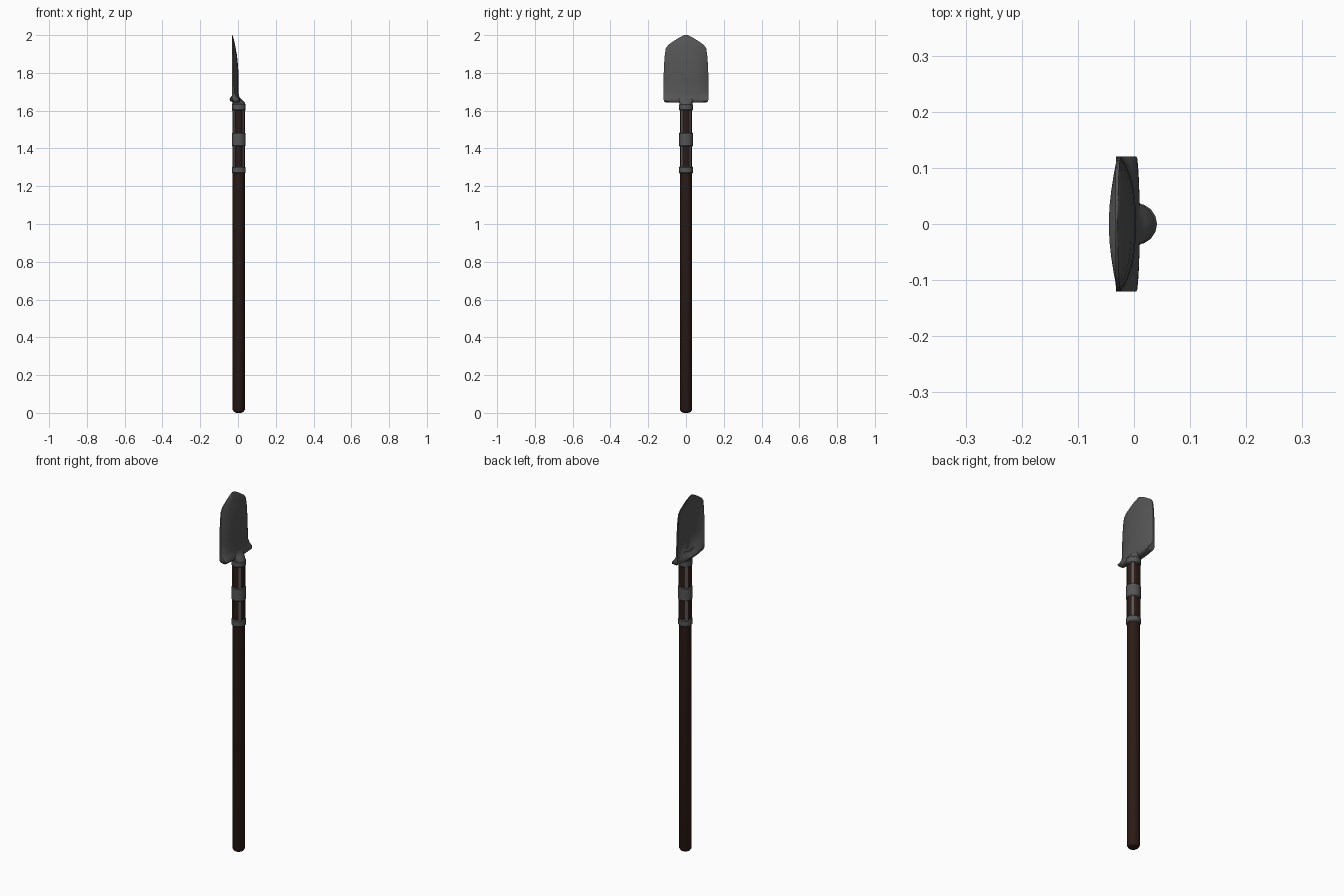
import bpy, bmesh, math
from math import sin, cos, pi

if "Cube" in bpy.data.objects:
    bpy.data.objects.remove(bpy.data.objects["Cube"])

CX = 0.004  # shaft axis offset


def material(name, rgb):
    m = bpy.data.materials.new(name)
    m.diffuse_color = (*rgb, 1)
    m.use_nodes = True
    m.node_tree.nodes["Principled BSDF"].inputs["Base Color"].default_value = m.diffuse_color
    return m


METAL = material("dark_metal", (0.09, 0.09, 0.09))
WOOD = material("dark_wood", (0.025, 0.011, 0.008))


def loft(name, rings, mat, angle=35):
    """Closed skin through rings of equal point count, capped at both ends."""
    bm = bmesh.new()
    rows = [[bm.verts.new(p) for p in r] for r in rings]
    for a, b in zip(rows, rows[1:]):
        n = len(a)
        for i in range(n):
            bm.faces.new((a[i], a[(i + 1) % n], b[(i + 1) % n], b[i]))
    bm.faces.new(rows[0])
    bm.faces.new(rows[-1])
    bmesh.ops.recalc_face_normals(bm, faces=bm.faces)
    me = bpy.data.meshes.new(name)
    bm.to_mesh(me)
    bm.free()
    ob = bpy.data.objects.new(name, me)
    bpy.context.collection.objects.link(ob)
    me.materials.append(mat)
    bpy.ops.object.select_all(action='DESELECT')
    ob.select_set(True)
    bpy.context.view_layer.objects.active = ob
    bpy.ops.object.shade_smooth_by_angle(angle=math.radians(angle))
    return ob


def ellipse(cx, rx, ry, z, n=16):
    return [(cx + rx * cos(2 * pi * i / n), ry * sin(2 * pi * i / n), z) for i in range(n)]


# Wooden shaft with a slightly domed butt
loft("shaft", [ellipse(CX, r, r, z) for r, z in
               ((0.012, 0), (0.025, 0.005), (0.032, 0.016), (0.032, 1.63))], WOOD)

# Metal collars, edges softened
for name, z0, z1, r in (("lower_collar", 1.267, 1.304, 0.037),
                        ("middle_collar", 1.41, 1.484, 0.037),
                        ("upper_collar", 1.60, 1.637, 0.037)):
    loft(name, [ellipse(CX, q, q, z) for q, z in
                ((r - .004, z0), (r, z0 + .005), (r, z1 - .005), (r - .004, z1))], METAL)

# Four straps running between the collars
for k in range(4):
    mid = pi / 4 + k * pi / 2
    section = [(r, mid + d) for r, d in
               ((.030, -.2), (.0345, -.2), (.035, 0), (.0345, .2), (.030, .2))]
    loft(f"strap_{k + 1}", [[(CX + r * cos(a), r * sin(a), z) for r, a in section]
                            for z in (1.28, 1.62)], METAL)

# Blade: dished plate, rows are (z, half width, back centre x, back edge x, centre thickness, edge thickness)
ROWS = ((1.643, 0.108, 0.004, -0.004, 0.026, 0.014),
        (1.650, 0.116, 0.010, 0.006, 0.050, 0.032),
        (1.662, 0.120, 0.010, 0.004, 0.055, 0.034),
        (1.676, 0.120, 0.006, -0.010, 0.042, 0.022),
        (1.695, 0.120, 0.003, -0.022, 0.012, 0.010),
        (1.760, 0.119, 0.003, -0.023, 0.008, 0.009),
        (1.830, 0.117, 0.001, -0.024, 0.007, 0.008),
        (1.890, 0.113, -0.005, -0.025, 0.006, 0.007),
        (1.930, 0.107, -0.012, -0.026, 0.006, 0.006),
        (1.950, 0.092, -0.016, -0.027, 0.006, 0.006),
        (1.970, 0.063, -0.020, -0.028, 0.006, 0.005),
        (1.988, 0.034, -0.025, -0.029, 0.005, 0.004),
        (2.000, 0.008, -0.030, -0.031, 0.003, 0.002))


def blade_ring(z, w, xc, xe, tc, te, n=12):
    back, front = [], []
    for i in range(n + 1):
        u = sin((2 * i / n - 1) * pi / 2)
        f = 1 - abs(u) ** 3
        x = xe + (xc - xe) * f
        back.append((x, w * u, z))
        front.append((x - te - (tc - te) * (1 - u * u), w * u, z))
    return back + front[::-1]


loft("blade", [blade_ring(*r) for r in ROWS], METAL, 50)

# Neck flaring from the upper collar into the back of the blade
loft("neck", [ellipse(cx, rx, ry, z) for cx, rx, ry, z in
              ((0.004, 0.035, 0.034, 1.630), (0.003, 0.033, 0.036, 1.643),
               (-0.005, 0.026, 0.044, 1.657), (-0.012, 0.020, 0.050, 1.672),
               (-0.012, 0.014, 0.045, 1.690))], METAL, 50)
